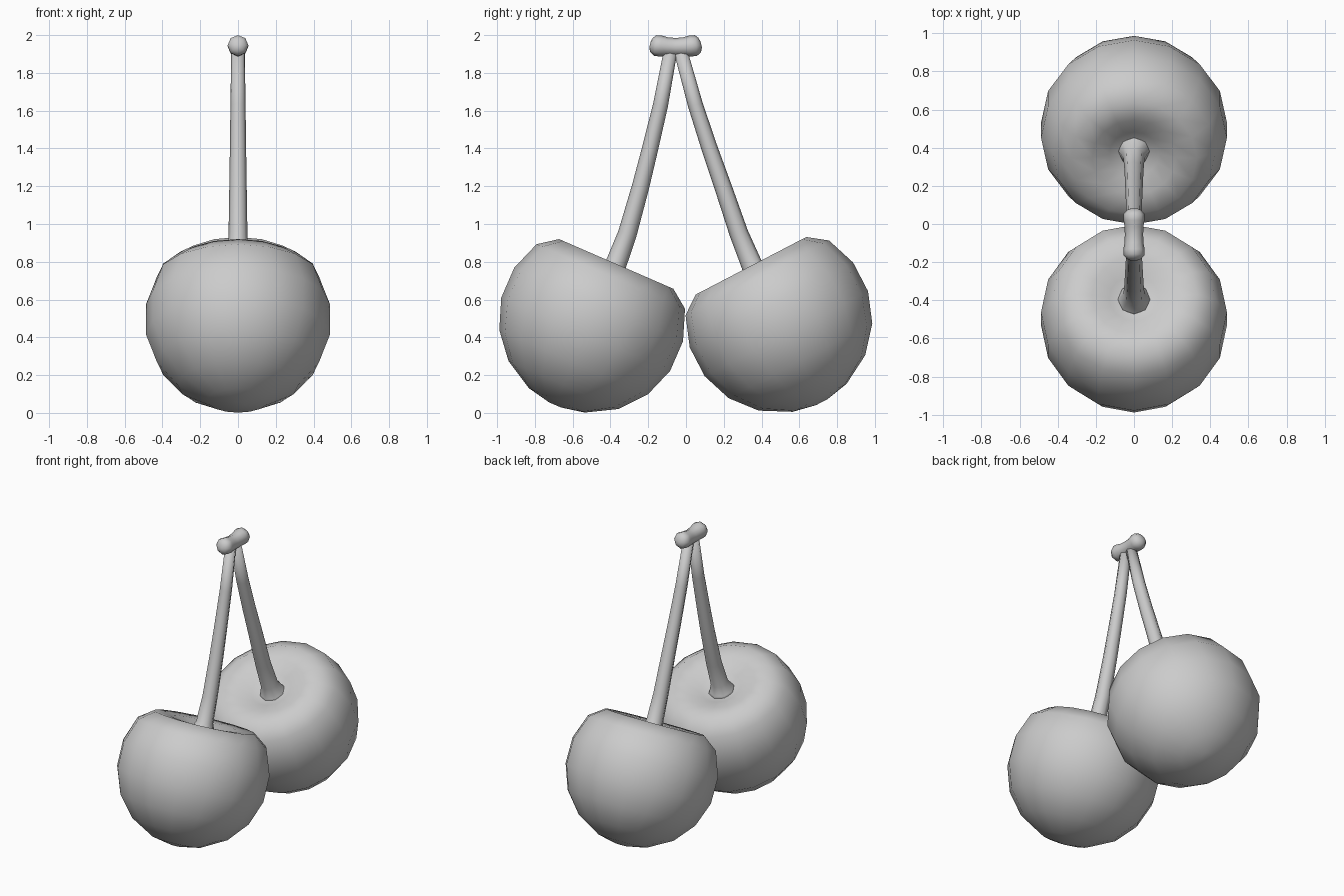
import bpy
import bmesh
from math import sin, cos, pi, radians
from mathutils import Vector

default = bpy.data.objects.get("Cube")
if default:
    bpy.data.objects.remove(default, do_unlink=True)

# One flat grey
GREY = (0.6, 0.6, 0.6, 1.0)
grey = bpy.data.materials.new("plain grey")
grey.use_nodes = True
grey.diffuse_color = GREY
bsdf = grey.node_tree.nodes["Principled BSDF"]
bsdf.inputs["Base Color"].default_value = GREY
bsdf.inputs["Roughness"].default_value = 0.6


def sweep(name, stations, sides, axis=None):
    """Closed tube of rings (y, z, radius); rings face the path or a fixed axis."""
    centres = [Vector((0, y, z)) for y, z, r in stations]
    last = len(stations) - 1
    bm = bmesh.new()
    rings = []
    for i, (y, z, r) in enumerate(stations):
        t = axis or (centres[min(i + 1, last)] - centres[max(i - 1, 0)]).normalized()
        side = Vector((1, 0, 0))
        up = t.cross(side)
        rings.append([bm.verts.new(centres[i] + r * (cos(a) * side + sin(a) * up))
                      for a in (2 * pi * k / sides for k in range(sides))])
    for a, b in zip(rings, rings[1:]):
        for k in range(sides):
            n = (k + 1) % sides
            bm.faces.new((a[k], a[n], b[n], b[k]))
    # Close both ends with fans
    for ring, centre in ((rings[0], centres[0]), (rings[-1], centres[-1])):
        tip = bm.verts.new(centre)
        for k in range(sides):
            bm.faces.new((ring[k], ring[(k + 1) % sides], tip))
    bmesh.ops.recalc_face_normals(bm, faces=bm.faces)
    mesh = bpy.data.meshes.new(name)
    bm.to_mesh(mesh)
    bm.free()
    mesh.shade_smooth()
    mesh.materials.append(grey)
    obj = bpy.data.objects.new(name, mesh)
    bpy.context.collection.objects.link(obj)
    return obj


def fruit(name, y, tilt):
    """Round body with a shallow dimple, leaning about x."""
    radius, z = 0.495, 0.495
    axis = Vector((0, sin(tilt), cos(tilt)))
    profile = [(radius * cos(radians(a)), radius * sin(radians(a)))
               for a in range(-86, -70, 15)]
    profile += [(radius * cos(radians(a)), radius * sin(radians(a)))
                for a in range(-50, 31, 20)]
    # Rim and dimple
    profile += [(0.33, 0.32), (0.22, 0.31), (0.13, 0.27), (0.05, 0.24)]
    sweep(name, [(y + axis.y * h, z + axis.z * h, r) for r, h in profile], 16, axis)


fruit("front_fruit", -0.497, radians(23.5))
fruit("back_fruit", 0.492, radians(-27.5))

# Stems, flared where they meet the dimples
sweep("front_stem", [(-0.405, 0.70, 0.10), (-0.393, 0.735, 0.08), (-0.37, 0.79, 0.056),
                     (-0.31, 0.95, 0.05), (-0.24, 1.2, 0.046), (-0.19, 1.4, 0.043),
                     (-0.135, 1.63, 0.04), (-0.083, 1.91, 0.036)], 8)
sweep("back_stem", [(0.395, 0.69, 0.10), (0.38, 0.725, 0.08), (0.348, 0.785, 0.056),
                    (0.28, 0.95, 0.05), (0.195, 1.2, 0.046), (0.125, 1.4, 0.043),
                    (0.05, 1.63, 0.04), (-0.027, 1.91, 0.036)], 8)

# Bean-shaped cap: dipped in the middle, bulbous and rounded at both ends
half = [(0.0, 1.937, 0.048), (0.045, 1.939, 0.05), (0.08, 1.943, 0.056),
        (0.108, 1.945, 0.055), (0.128, 1.948, 0.038), (0.136, 1.95, 0.015)]
middle = -0.055
cap = [(middle - d, z, r) for d, z, r in reversed(half)]
cap += [(middle + d, z, r) for d, z, r in half[1:]]
sweep("stem_cap", cap, 8)
